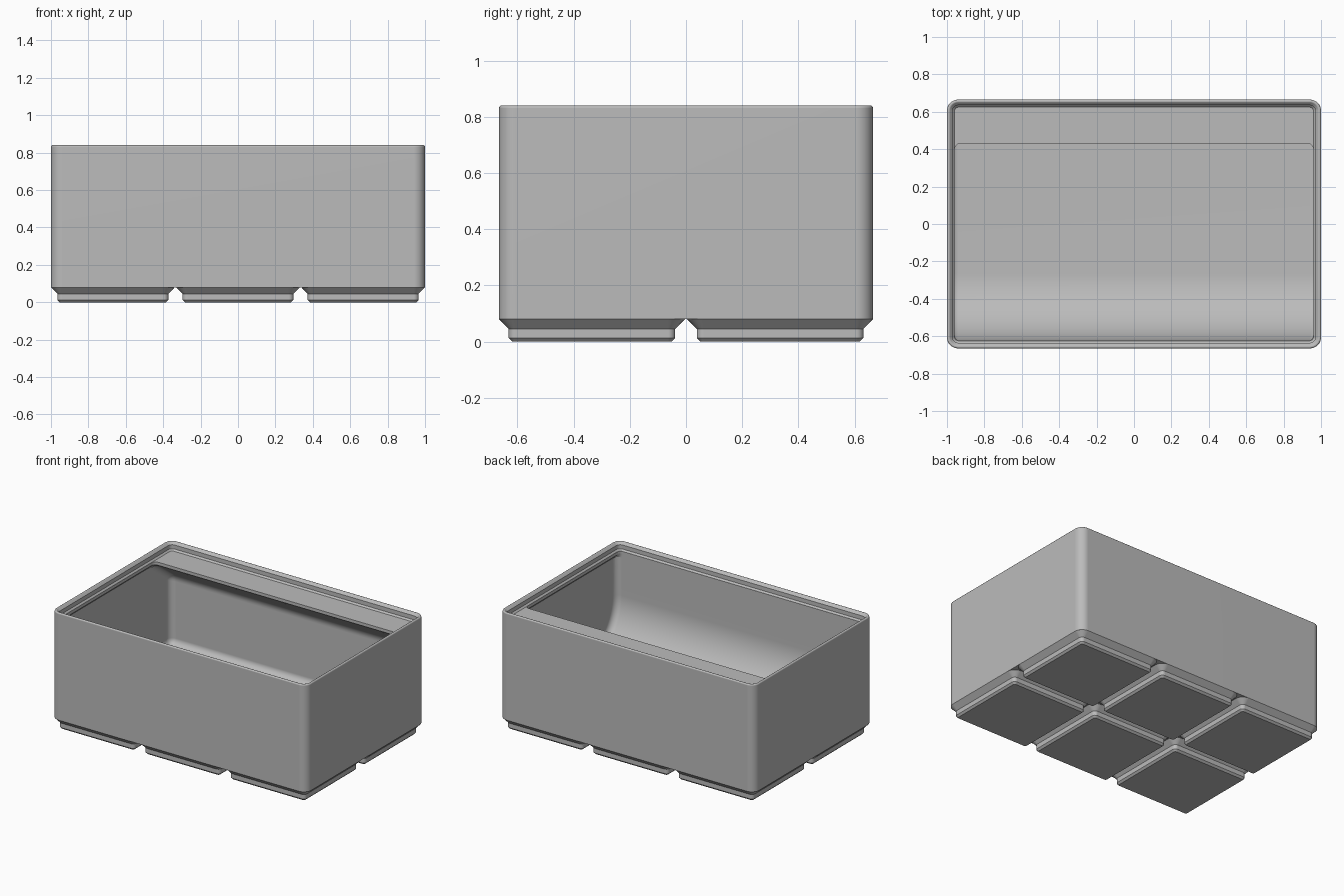
import bpy, bmesh, math

if "Cube" in bpy.data.objects:
    bpy.data.objects.remove(bpy.data.objects["Cube"])

HX, HY, R = 1.0, 0.6653, 0.06          # body half sizes and corner radius
PITCH = 0.6693                         # spacing of the feet
FLOOR, SCOOP = 0.112, 0.36             # inner floor height, scoop radius

grey = bpy.data.materials.new("plain_grey")
grey.diffuse_color = (0.5, 0.5, 0.5, 1)
grey.use_nodes = True
grey.node_tree.nodes["Principled BSDF"].inputs["Base Color"].default_value = grey.diffuse_color


def make_object(name, bm):
    bmesh.ops.recalc_face_normals(bm, faces=bm.faces)
    mesh = bpy.data.meshes.new(name)
    bm.to_mesh(mesh)
    bm.free()
    mesh.materials.append(grey)
    ob = bpy.data.objects.new(name, mesh)
    bpy.context.collection.objects.link(ob)
    return ob


def activate(ob):
    bpy.ops.object.select_all(action='DESELECT')
    ob.select_set(True)
    bpy.context.view_layer.objects.active = ob


def smooth(ob):
    activate(ob)
    bpy.ops.object.shade_smooth_by_angle(angle=math.radians(30))
    mod = ob.modifiers.new("even_normals", 'WEIGHTED_NORMAL')
    mod.keep_sharp = True


def loft(name, rings, cx=0, cy=0, seg=8):
    """Closed solid through rounded rectangles (half x, y min, y max, radius, z)."""
    bm = bmesh.new()
    loops = []
    for hx, y0, y1, r, z in rings:
        loop = []
        corners = [(hx - r, y1 - r), (r - hx, y1 - r), (r - hx, y0 + r), (hx - r, y0 + r)]
        for q, (px, py) in enumerate(corners):
            for i in range(seg + 1):
                a = math.pi / 2 * (q + i / seg)
                loop.append(bm.verts.new((cx + px + r * math.cos(a), cy + py + r * math.sin(a), z)))
        loops.append(loop)
    n = len(loops[0])
    for a, b in zip(loops, loops[1:]):
        for i in range(n):
            j = (i + 1) % n
            bm.faces.new((a[i], a[j], b[j], b[i]))
    bm.faces.new(loops[0])
    bm.faces.new(loops[-1])
    return make_object(name, bm)


# Body: outer wall, rounded rim and stepped stacking lip
lip_r, lip_z = 0.0096, 0.8304
profile = [(0, 0.08)]
for i in range(7):
    a = math.radians(135) * i / 6
    profile.append((lip_r - lip_r * math.cos(a), lip_z + lip_r * math.sin(a)))
profile += [(0.030, 0.8236), (0.030, 0.795), (0.0409, 0.784)]
body = loft("bin_body", [(HX - d, d - HY, HY - d, R - d, z) for d, z in profile])

# Opening below the lip, flaring out under it; stops at the label shelf
front = -0.624
neck = loft("neck_cutter", [
    (0.9586, front, 0.43, 0.03, 0.81),
    (0.9586, front, 0.43, 0.03, 0.762),
    (0.985, front, 0.4665, 0.045, 0.7355)])

# Main cavity: side profile with front scoop and sloped shelf underside
top, back, slope = 0.74, 0.65, 0.7265
pts = [(front, top)]
for i in range(17):
    a = math.pi / 2 * i / 16
    pts.append((front + SCOOP - SCOOP * math.cos(a), FLOOR + SCOOP - SCOOP * math.sin(a)))
pts += [(back, FLOOR), (back, 0.762 - (back - 0.43) * slope), (0.43 + (0.762 - top) / slope, top)]
bm = bmesh.new()
left = [bm.verts.new((-0.985, y, z)) for y, z in pts]
right = [bm.verts.new((0.985, y, z)) for y, z in pts]
bm.faces.new(left)
bm.faces.new(right)
for i in range(len(pts)):
    j = (i + 1) % len(pts)
    bm.faces.new((left[i], left[j], right[j], right[i]))
bmesh.ops.recalc_face_normals(bm, faces=bm.faces)
round_edges = []
for e in bm.edges:
    a, b = e.verts
    along_x = abs(a.co.x - b.co.x) > 1
    at_top = min(a.co.z, b.co.z) > top - 0.001
    at_back = min(a.co.y, b.co.y) > back - 0.001
    if (along_x and at_back) or (not along_x and not at_top):
        round_edges.append(e)
bmesh.ops.bevel(bm, geom=round_edges, offset=0.045, offset_type='OFFSET',
                segments=6, profile=0.5, affect='EDGES', clamp_overlap=False)
cavity = make_object("cavity_cutter", bm)

# Cut the cavity and the opening
for cutter in (cavity, neck):
    cutter.hide_render = True
    activate(body)
    mod = body.modifiers.new("cut", 'BOOLEAN')
    mod.operation = 'DIFFERENCE'
    mod.solver = 'EXACT'
    mod.object = cutter
    bpy.ops.object.modifier_apply(modifier=mod.name)
    bpy.data.objects.remove(cutter, do_unlink=True)
smooth(body)

# Feet: three by two grid of stepped pads
foot = [(0.2837, 0.0128, 0.0), (0.2964, 0.0255, 0.0128),
        (0.2964, 0.0255, 0.045), (0.3307, R, 0.08)]
for ix in (-1, 0, 1):
    for iy in (-0.5, 0.5):
        smooth(loft("foot", [(h, -h, h, r, z) for h, r, z in foot],
                    cx=ix * PITCH, cy=iy * PITCH, seg=6))
